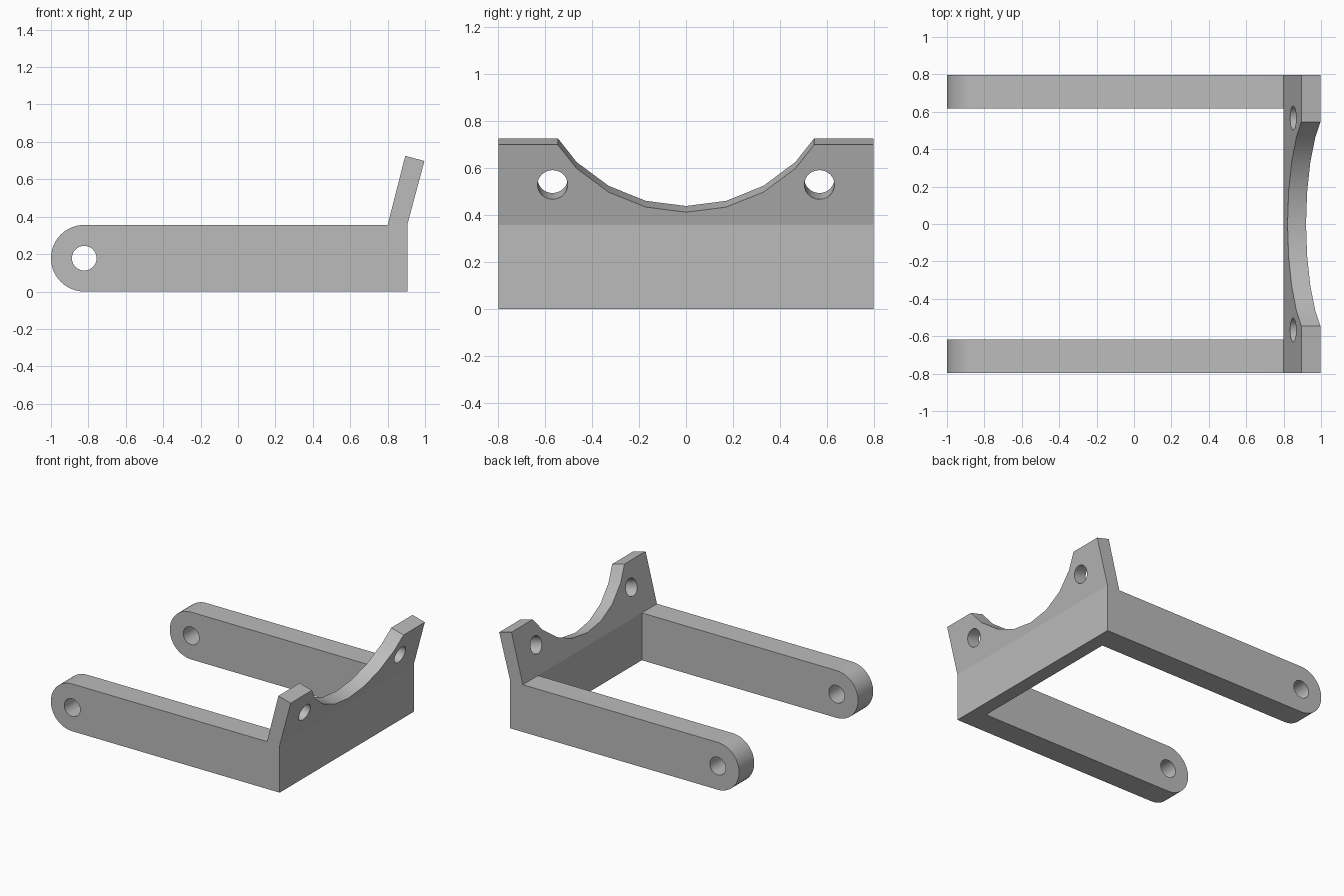
import bpy, bmesh
from math import sin, cos, pi, radians
from mathutils import Matrix, Vector

if "Cube" in bpy.data.objects:
    bpy.data.objects.remove(bpy.data.objects["Cube"], do_unlink=True)

HALF_W = 0.797      # half width of the bracket
ARM_IN = 0.617      # inner face of the arms
R = 0.178           # arm end radius
KNEE = 2 * R        # height where the plate starts to lean
TILT = radians(15)
PIVOT = Vector((-1 + R, 0, R))
INNER, OUTER = 0.8, 0.905
LEAN = Vector((sin(TILT), 0, cos(TILT)))


def make_object(name, bm):
    bmesh.ops.recalc_face_normals(bm, faces=bm.faces)
    mesh = bpy.data.meshes.new(name)
    bm.to_mesh(mesh)
    bm.free()
    obj = bpy.data.objects.new(name, mesh)
    bpy.context.collection.objects.link(obj)
    return obj


def cylinder(name, centre, radius, depth, axis, angle, sides):
    bm = bmesh.new()
    bmesh.ops.create_cone(bm, cap_ends=True, segments=sides, radius1=radius,
                          radius2=radius, depth=depth,
                          matrix=Matrix.Translation(centre) @ Matrix.Rotation(angle, 4, axis))
    return make_object(name, bm)


# Side profile: rounded arm end, upright crossbar, leaning plate
outer_top = Vector((OUTER, 0, KNEE)) + LEAN * 0.354
inner_top = outer_top - Vector((cos(TILT), 0, -sin(TILT))) * 0.106
profile = [(OUTER, 0), (OUTER, KNEE), (outer_top.x, outer_top.z),
           (inner_top.x, inner_top.z), (INNER, KNEE)]
steps = 24
for i in range(steps + 1):
    a = pi / 2 + pi * i / steps
    profile.append((PIVOT.x + R * cos(a), PIVOT.z + R * sin(a)))

bm = bmesh.new()
face = bm.faces.new([bm.verts.new((x, -HALF_W, z)) for x, z in profile])
ext = bmesh.ops.extrude_face_region(bm, geom=[face])
bmesh.ops.translate(bm, vec=(0, 2 * HALF_W, 0),
                    verts=[v for v in ext["geom"] if isinstance(v, bmesh.types.BMVert)])
bracket = make_object("bracket", bm)

# Gap between the two arms
bm = bmesh.new()
bmesh.ops.create_cube(bm, size=1, matrix=Matrix.Translation((INNER - 1, 0, R))
                      @ Matrix.Diagonal((2, 2 * ARM_IN, 1, 1)))
cutters = [make_object("arm_gap_cutter", bm)]

# Pivot holes through both arms
cutters.append(cylinder("pivot_hole_cutter", PIVOT, 0.066, 3, 'X', pi / 2, 48))

# Scalloped saddle and bolt holes, square to the leaning plate
face_base = Vector((OUTER, 0, KNEE))
square = pi / 2 + TILT
saddle_r = 0.657
cutters.append(cylinder("saddle_cutter", face_base + LEAN * (0.057 + saddle_r),
                        saddle_r, 0.6, 'Y', square, 24))
for side in (-1, 1):
    centre = face_base + LEAN * 0.178 + Vector((0, side * 0.567, 0))
    cutters.append(cylinder("bolt_hole_cutter", centre, 0.064, 0.5, 'Y', square, 48))

bpy.ops.object.select_all(action='DESELECT')
bpy.context.view_layer.objects.active = bracket
bracket.select_set(True)
for cutter in cutters:
    cutter.hide_render = True
    mod = bracket.modifiers.new("cut", 'BOOLEAN')
    mod.operation = 'DIFFERENCE'
    mod.solver = 'EXACT'
    mod.object = cutter
    bpy.ops.object.modifier_apply(modifier=mod.name)
    bpy.data.objects.remove(cutter, do_unlink=True)

# Smooth curves, with a crisp bend where the plate leans
bpy.ops.object.shade_smooth_by_angle(angle=radians(30))
mesh = bracket.data
for edge in mesh.edges:
    ends = [mesh.vertices[i].co for i in edge.vertices]
    if all(abs(p.z - KNEE) < 0.001 and p.x > INNER - 0.01 for p in ends):
        edge.use_edge_sharp = True

# Plain grey finish
grey = bpy.data.materials.new("plain_grey")
grey.use_nodes = True
colour = (0.5, 0.5, 0.5, 1)
grey.diffuse_color = colour
grey.node_tree.nodes["Principled BSDF"].inputs["Base Color"].default_value = colour
mesh.materials.clear()
mesh.materials.append(grey)
